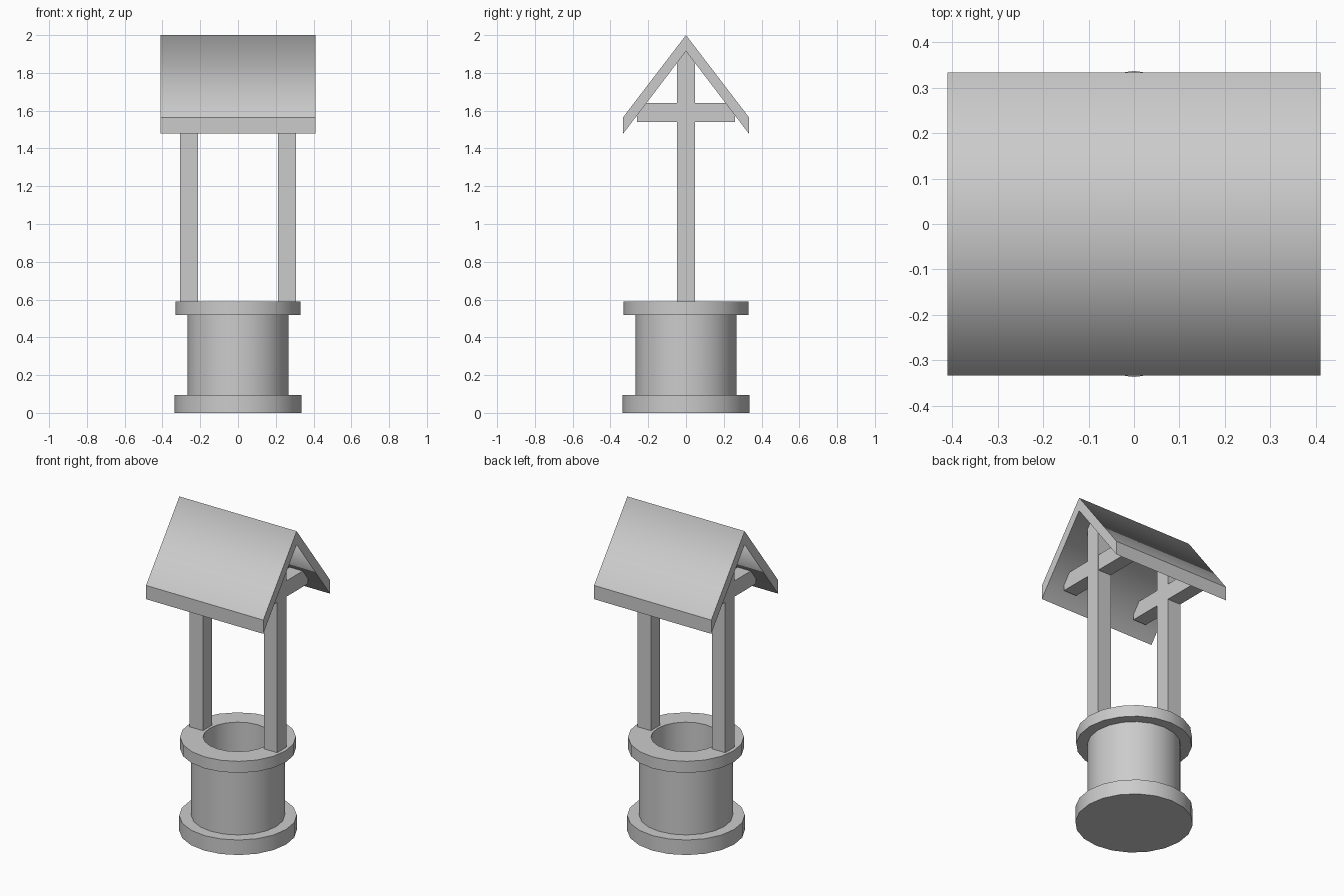
import bpy, math

if "Cube" in bpy.data.objects:
    bpy.data.objects.remove(bpy.data.objects["Cube"])

SIDES = 20


def add_mesh(name, verts, faces):
    mesh = bpy.data.meshes.new(name)
    mesh.from_pydata(verts, [], faces)
    mesh.update()
    obj = bpy.data.objects.new(name, mesh)
    bpy.context.collection.objects.link(obj)
    return obj


def smooth(obj, angle=30):
    bpy.ops.object.select_all(action='DESELECT')
    obj.select_set(True)
    bpy.context.view_layer.objects.active = obj
    bpy.ops.object.shade_smooth_by_angle(angle=math.radians(angle))


def ring(name, outer, inner, z0, z1):
    """Closed tube with a rectangular cross-section."""
    profile = [(inner, z0), (outer, z0), (outer, z1), (inner, z1)]
    verts = [(r * math.cos(a), r * math.sin(a), z)
             for a in (2 * math.pi * i / SIDES for i in range(SIDES))
             for r, z in profile]
    faces = []
    for i in range(SIDES):
        a, b = 4 * i, 4 * ((i + 1) % SIDES)
        for k in range(4):
            n = (k + 1) % 4
            faces.append((a + k, b + k, b + n, a + n))
    obj = add_mesh(name, verts, faces)
    smooth(obj)


def box(name, x0, x1, y0, y1, z0, z1):
    bpy.ops.mesh.primitive_cube_add(size=1)
    obj = bpy.context.object
    obj.name = name
    obj.location = ((x0 + x1) / 2, (y0 + y1) / 2, (z0 + z1) / 2)
    obj.scale = (x1 - x0, y1 - y0, z1 - z0)


# Solid stone base
bpy.ops.mesh.primitive_cylinder_add(vertices=SIDES, radius=0.337, depth=0.095,
                                    location=(0, 0, 0.0475))
base = bpy.context.object
base.name = "base"
smooth(base)

# Hollow well wall and its rim
ring("well_wall", 0.268, 0.20, 0.095, 0.52)
ring("rim", 0.332, 0.20, 0.517, 0.59)

# Posts and roof crossbars on both sides
for side, x in (("left", -0.26), ("right", 0.26)):
    box(side + "_post", x - 0.047, x + 0.047, -0.047, 0.047, 0.585, 1.935)
    box(side + "_crossbar", x - 0.046, x + 0.046, -0.26, 0.26, 1.54, 1.64)

# Gabled roof: folded slab, extruded along x
half = [(-0.333, 1.478), (0, 1.915), (0.333, 1.478),
        (0.333, 1.565), (0, 2.0), (-0.333, 1.565)]
verts = [(x, y, z) for x in (-0.41, 0.41) for y, z in half]
faces = [(i, i + 6, (i + 1) % 6 + 6, (i + 1) % 6) for i in range(6)]
faces += [(0, 1, 4, 5), (1, 2, 3, 4), (11, 10, 7, 6), (10, 9, 8, 7)]
roof = add_mesh("roof", verts, [tuple(reversed(f)) for f in faces])
# Shading blends over the ridge only
smooth(roof)
for e in roof.data.edges:
    pair = set(e.vertices)
    e.use_edge_sharp = pair not in ({1, 7}, {4, 10}, {1, 4}, {7, 10})
